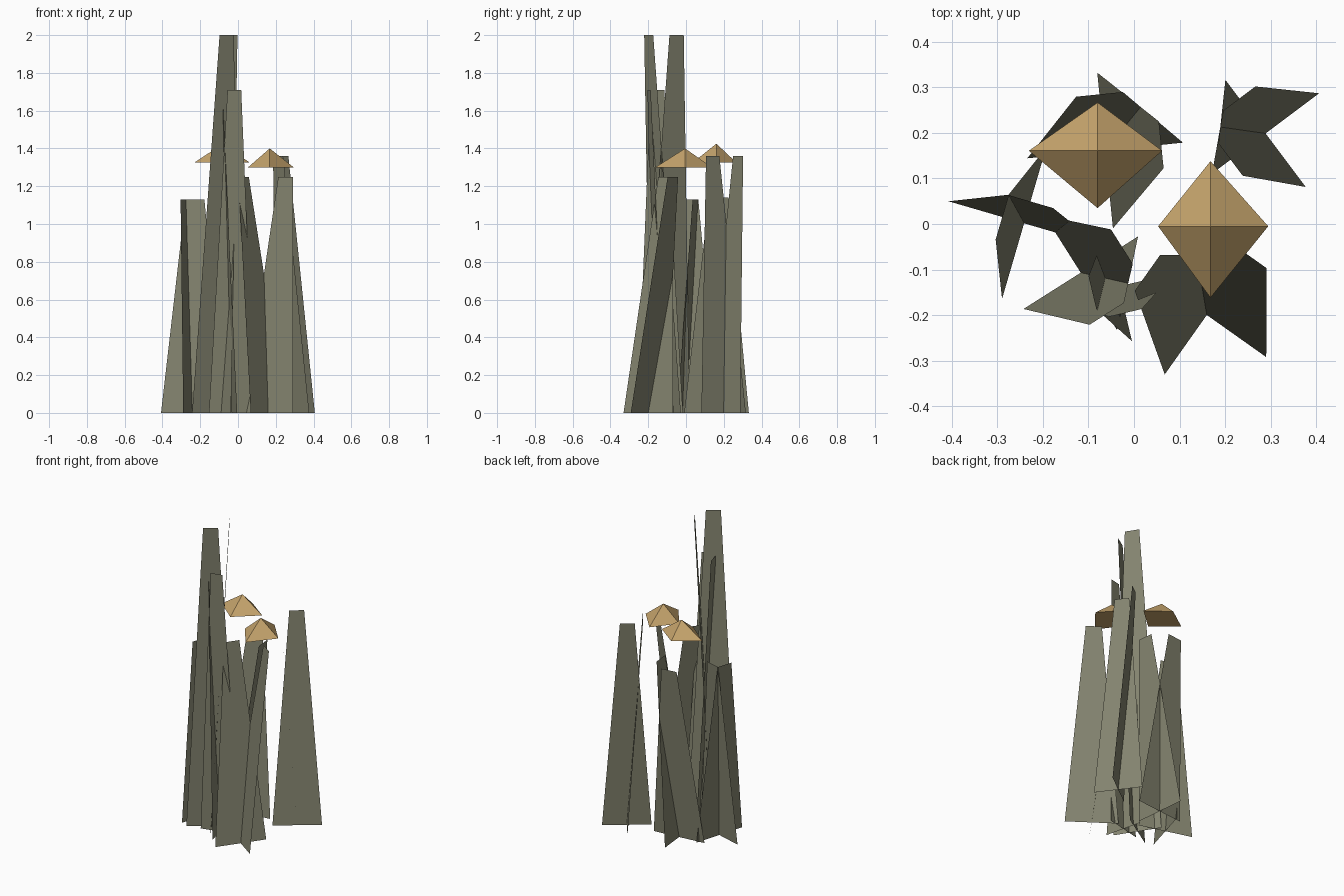
import bpy, math
from mathutils import Vector

if "Cube" in bpy.data.objects:
    bpy.data.objects.remove(bpy.data.objects["Cube"])


def material(name, rgb):
    m = bpy.data.materials.new(name)
    m.diffuse_color = (*rgb, 1)
    m.use_nodes = True
    m.node_tree.nodes["Principled BSDF"].inputs["Base Color"].default_value = m.diffuse_color
    return m


REED = material("reed_olive", (0.23, 0.23, 0.16))
TAN = material("cap_tan", (0.56, 0.37, 0.15))


def add_mesh(name, verts, faces, mat):
    me = bpy.data.meshes.new(name)
    me.from_pydata([tuple(v) for v in verts], [], faces)
    me.materials.append(mat)
    ob = bpy.data.objects.new(name, me)
    bpy.context.collection.objects.link(ob)
    return ob


# Reed tuft: two crossed tapered blades, each leaning out of its own plane
def tuft(name, centre, direction, half, lean, height):
    u = Vector((*direction, 0)).normalized()
    v = Vector((-u.y, u.x, 0))
    c, up = Vector((*centre, 0)), Vector((0, 0, height))
    verts = []
    for along, out in ((u, v), (v, u)):
        top = c + out * lean + up
        verts += [c - along * half, c + along * half,
                  top + along * half * 0.3, top - along * half * 0.3]
    add_mesh(name, verts, [(0, 1, 2, 3), (4, 5, 6, 7)], REED)


TUFTS = [
    # name, centre, direction, half width, lean, height
    ("reed_back_right", (0.289, 0.199), (-0.60, 0.80), 0.147, 0.096, 1.36),
    ("reed_front_right", (0.160, -0.200), (0.578, 0.816), 0.160, 0.160, 1.25),
    ("reed_left", (-0.2415, 0.0015), (0.28, 0.96), 0.173, 0.050, 1.13),
    ("reed_tall", (-0.117, -0.107), (0.535, -0.845), 0.149, 0.107, 2.00),
    ("reed_front", (-0.033, -0.137), (-0.97, -0.23), 0.124, 0.060, 1.71),
    ("reed_back", (-0.0635, 0.1615), (0.994, 0.10), 0.172, 0.124, 1.14),
]
for t in TUFTS:
    tuft(*t)


# Floating four-sided caps
def cap(name, apex, x0, x1, y0, y1, z):
    ax, ay, az = apex
    verts = [(x1, ay, z), (ax, y1, z), (x0, ay, z), (ax, y0, z), apex]
    faces = [(i, (i + 1) % 4, 4) for i in range(4)] + [(3, 2, 1, 0)]
    add_mesh(name, verts, faces, TAN)


cap("cap_back", (-0.08, 0.161, 1.425), -0.231, 0.062, 0.035, 0.267, 1.325)
cap("cap_front", (0.168, -0.005, 1.40), 0.053, 0.295, -0.162, 0.138, 1.30)
